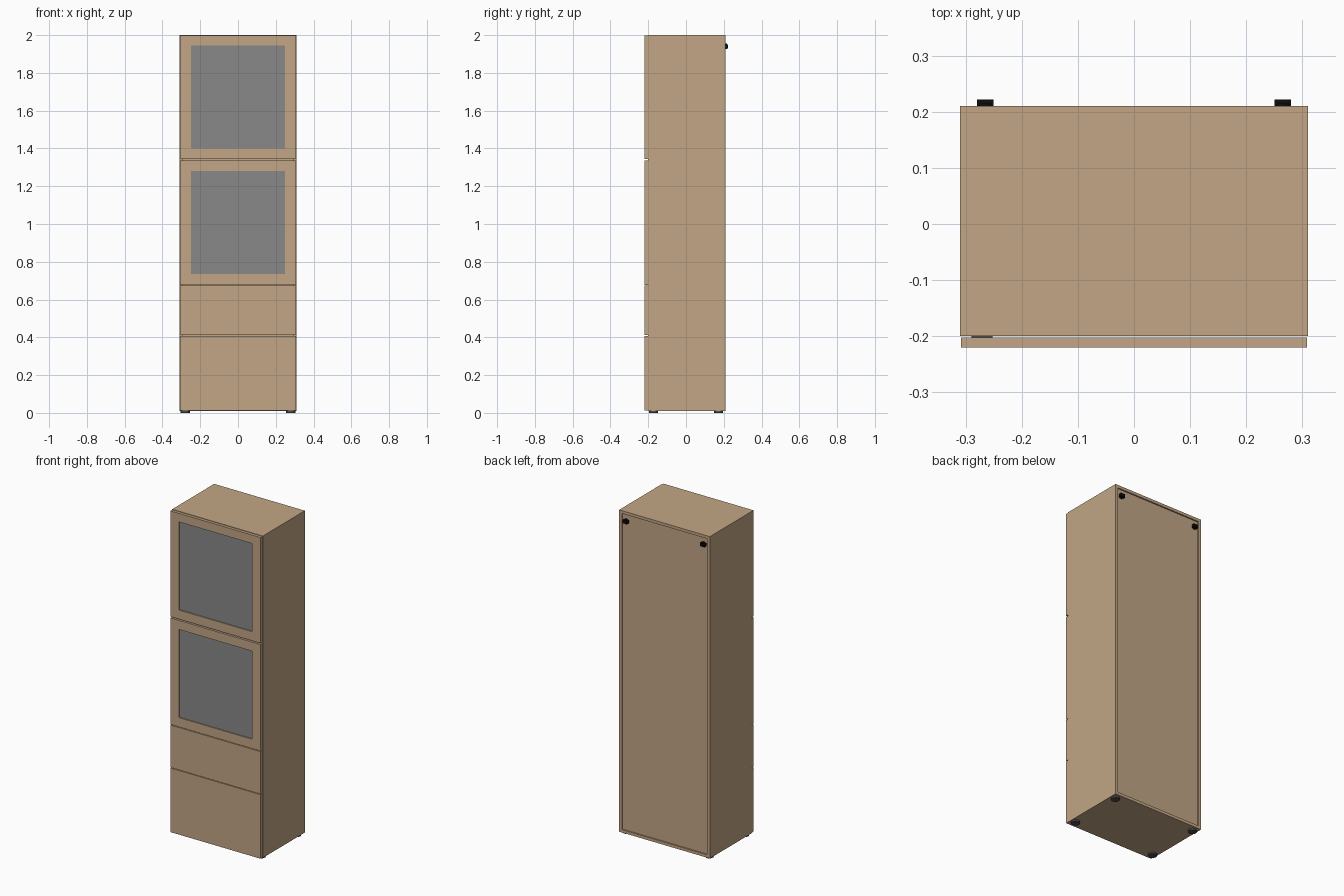
import bpy
import bmesh
from mathutils import Matrix

cube = bpy.data.objects.get("Cube")
if cube:
    bpy.data.objects.remove(cube, do_unlink=True)


def material(name, rgb):
    mat = bpy.data.materials.new(name)
    mat.use_nodes = True
    mat.diffuse_color = (*rgb, 1)
    mat.node_tree.nodes["Principled BSDF"].inputs["Base Color"].default_value = (*rgb, 1)
    return mat


wood = material("light oak", (0.54, 0.38, 0.235))
glass = material("grey glass", (0.25, 0.25, 0.25))
black = material("black plastic", (0.004, 0.004, 0.004))
grey = material("dark grey", (0.07, 0.07, 0.07))


def finish(name, bm, mat):
    mesh = bpy.data.meshes.new(name)
    bm.to_mesh(mesh)
    bm.free()
    mesh.materials.append(mat)
    obj = bpy.data.objects.new(name, mesh)
    bpy.context.collection.objects.link(obj)
    return obj


def box(name, xs, ys, zs, mat):
    """Axis-aligned board given by its extents."""
    bm = bmesh.new()
    bmesh.ops.create_cube(bm, size=1)
    for v in bm.verts:
        for i, (lo, hi) in enumerate((xs, ys, zs)):
            v.co[i] = lo if v.co[i] < 0 else hi
    return finish(name, bm, mat)


def disc(name, centre, radius, depth, mat, axis="Z"):
    bm = bmesh.new()
    turn = Matrix.Rotation(1.5707963, 4, "X") if axis == "Y" else Matrix()
    bmesh.ops.create_cone(bm, cap_ends=True, segments=24, radius1=radius, radius2=radius,
                          depth=depth, matrix=Matrix.Translation(centre) @ turn)
    obj = finish(name, bm, mat)
    bpy.context.view_layer.objects.active = obj
    obj.select_set(True)
    bpy.ops.object.shade_smooth_by_angle()
    obj.select_set(False)
    return obj


W, T = 0.31, 0.018           # half width, board thickness
FRONT, BACK = -0.2, 0.21     # carcass depth
BOTTOM, TOP = 0.01, 2.0
DOOR = (-0.22, -0.202)       # depth of the fronts
INNER = W - T
FACE = 0.308                 # half width of the fronts

# Carcass
for side, s in (("left", 1), ("right", -1)):
    box(side + "_side", sorted((s * INNER, s * W)), (FRONT, BACK), (BOTTOM, TOP), wood)
box("top_board", (-INNER, INNER), (FRONT, BACK), (TOP - T, TOP), wood)
box("bottom_board", (-INNER, INNER), (FRONT, BACK), (BOTTOM, BOTTOM + T), wood)
box("back_panel", (-INNER, INNER), (0.195, 0.202), (BOTTOM + T, TOP - T), wood)
for i, z in enumerate((0.675, 1.0, 1.34, 1.67)):
    box(f"shelf_{i + 1}", (-INNER, INNER), (-0.18, 0.195), (z - T / 2, z + T / 2), wood)

# Drawer fronts
box("lower_drawer_front", (-FACE, FACE), DOOR, (0.012, 0.408), wood)
box("upper_drawer_front", (-FACE, FACE), DOOR, (0.412, 0.674), wood)

# Framed glass doors
PANE = 0.25
for name, z0, z1, g0, g1 in (("lower", 0.678, 1.336, 0.735, 1.28),
                             ("upper", 1.344, 1.998, 1.4, 1.945)):
    for side, s in (("left", 1), ("right", -1)):
        box(f"{name}_door_{side}_stile", sorted((s * PANE, s * FACE)), DOOR, (z0, z1), wood)
    box(name + "_door_bottom_rail", (-PANE, PANE), DOOR, (z0, g0), wood)
    box(name + "_door_top_rail", (-PANE, PANE), DOOR, (g1, z1), wood)
    box(name + "_door_glass", (-PANE, PANE), (-0.213, -0.209), (g0, g1), glass)
    for end, z in (("bottom", g0 + 0.027), ("top", g1 - 0.02)):
        box(f"{name}_door_{end}_hinge", (-0.29, -0.252), (-0.203, -0.185),
            (z - 0.03, z + 0.03), grey)

# Wall brackets and feet
for side, s in (("left", 1), ("right", -1)):
    x = s * 0.265
    box(side + "_wall_bracket", (x - 0.015, x + 0.015), (0.2, 0.222), (1.93, 1.95), black)
    disc(side + "_bracket_hub", (x, 0.208, 1.94), 0.0145, 0.016, black, "Y")
    for end, y in (("front", -0.172), ("back", 0.172)):
        disc(f"{end}_{side}_foot", (s * 0.28, y, 0.005), 0.025, 0.01, grey)
